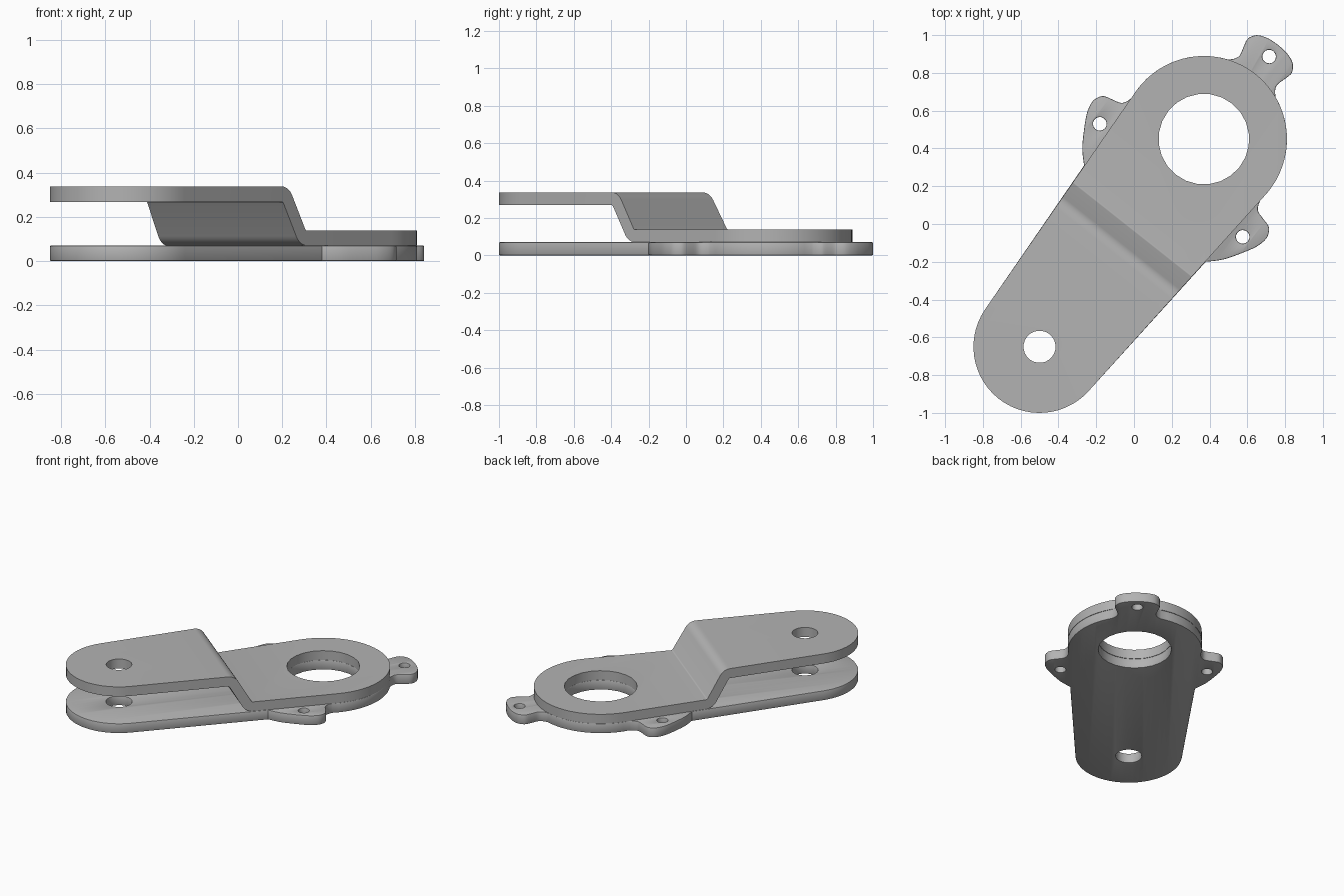
import bpy, bmesh
from math import sin, cos, tan, atan2, radians, acos, pi
from mathutils import Vector, Matrix

cube = bpy.data.objects.get("Cube")
if cube:
    bpy.data.objects.remove(cube)

# Working frame: x runs along the arm from the small end to the big end
SMALL, BIG, SPAN = 0.35, 0.44, 1.402
PIN_HOLE, BORE, EAR_HOLE, EAR_REACH = 0.085, 0.24, 0.036, 0.557
TANGENT = acos((SMALL - BIG) / SPAN)
PLACE = Matrix.Translation((-0.5, -0.65, 0)) @ Matrix.Rotation(radians(51.65), 4, 'Z')

grey = bpy.data.materials.new("grey metal")
grey.use_nodes = True
grey.diffuse_color = (0.45, 0.45, 0.45, 1)
grey.node_tree.nodes["Principled BSDF"].inputs["Base Color"].default_value = grey.diffuse_color


def arc(cx, cy, r, a0, a1, n):
    return [Vector((cx + r * cos(a0 + (a1 - a0) * i / n),
                    cy + r * sin(a0 + (a1 - a0) * i / n))) for i in range(n + 1)]


def circle(cx, cy, r, n):
    return arc(cx, cy, r, 0, 2 * pi, n)[:-1]


def smooth_path(pts, n=3):
    """Catmull-Rom curve through the points."""
    p = [2 * pts[0] - pts[1]] + pts + [2 * pts[-1] - pts[-2]]
    out = []
    for a, b, c, d in zip(p, p[1:], p[2:], p[3:]):
        for i in range(n):
            t = i / n
            out.append(0.5 * (2 * b + (c - a) * t + (2 * a - 5 * b + 4 * c - d) * t ** 2
                              + (3 * b - a - 3 * c + d) * t ** 3))
    return out + [pts[-1]]


def mirrored(half):
    """Close a half outline that starts and ends on the x axis."""
    return half + [Vector((p.x, -p.y)) for p in half[-2:0:-1]]


def plate(name, loops, z0, z1, bevel=0.0):
    """Flat plate from an outer outline and hole outlines."""
    cu = bpy.data.curves.new(name, 'CURVE')
    cu.dimensions, cu.fill_mode = '2D', 'BOTH'
    cu.extrude = (z1 - z0) / 2 - bevel
    cu.bevel_depth, cu.offset, cu.bevel_resolution = bevel, -bevel, 1
    for loop in loops:
        s = cu.splines.new('POLY')
        s.points.add(len(loop) - 1)
        for pt, co in zip(s.points, loop):
            pt.co = (co.x, co.y, 0, 1)
        s.use_cyclic_u = True
    tmp = bpy.data.objects.new(name + "_path", cu)
    bpy.context.collection.objects.link(tmp)
    bpy.context.view_layer.update()
    me = bpy.data.meshes.new_from_object(tmp.evaluated_get(bpy.context.evaluated_depsgraph_get()))
    bpy.data.objects.remove(tmp)
    bm = bmesh.new()
    bm.from_mesh(me)
    bmesh.ops.remove_doubles(bm, verts=bm.verts, dist=0.0002)
    bmesh.ops.translate(bm, verts=bm.verts, vec=(0, 0, (z0 + z1) / 2))
    bmesh.ops.recalc_face_normals(bm, faces=bm.faces)
    return add_object(name, bm)


def add_object(name, bm):
    me = bpy.data.meshes.new(name)
    bm.to_mesh(me)
    bm.free()
    me.materials.clear()
    me.materials.append(grey)
    ob = bpy.data.objects.new(name, me)
    bpy.context.collection.objects.link(ob)
    return ob


def finish(ob):
    ob.data.transform(PLACE)
    bpy.ops.object.select_all(action='DESELECT')
    ob.select_set(True)
    bpy.context.view_layer.objects.active = ob
    bpy.ops.object.shade_smooth_by_angle(angle=radians(30))


# Shared outlines
small_arc = arc(0, 0, SMALL, TANGENT, pi, 14)
main_holes = [circle(0, 0, PIN_HOLE, 24), circle(SPAN, 0, BORE, 24)]

# Base plate: same arm outline with three mounting ears round the bore
ear = [Vector(p) for p in ((0.635, 0), (0.63, 0.06), (0.612, 0.112), (0.585, 0.138),
                           (0.555, 0.148), (0.51, 0.137), (0.465, 0.126),
                           (0.435, 0.137), (0.41, 0.16))]
flank = [Vector(p) for p in ((0.633, 0.11), (0.624, 0.17), (0.607, 0.23))]
third = Matrix.Rotation(radians(120), 2)
centre = Vector((SPAN, 0))
root = atan2(ear[-1].y, ear[-1].x)
side_ear = [third @ Vector((p.x, -p.y)) for p in reversed(ear)] + [third @ p for p in flank]
half = [centre + p for p in smooth_path(ear)]
half += arc(SPAN, 0, BIG, root, radians(120) - root, 14)[1:-1]
half += [centre + p for p in smooth_path(side_ear)]
half += small_arc
ear_holes = [circle(SPAN + EAR_REACH * cos(a), EAR_REACH * sin(a), EAR_HOLE, 16)
             for a in (0, radians(120), radians(-120))]
base = plate("base_plate", [mirrored(half)] + main_holes + ear_holes, 0, 0.07, 0.005)
finish(base)


# Stepped strap: bent side profile swept across, trimmed to the arm outline
def fillet(x, z, r, turn, n=7):
    """Round a 60 degree bend; turn is +1 for a crest, -1 for a foot."""
    back = r * tan(radians(30))
    if turn > 0:
        return arc(x - back, z - r, r, pi / 2, radians(30), n)
    return arc(x + back, z + r, r, radians(210), radians(270), n)


LEFT, RIGHT = -0.6, SPAN + 0.7
profile = [Vector((LEFT, 0.337))] + fillet(0.677, 0.337, 0.08, 1)
profile += fillet(0.792, 0.138, 0.012, -1, 3) + [Vector((RIGHT, 0.138)), Vector((RIGHT, 0.07))]
profile += fillet(0.752, 0.07, 0.085, -1)[::-1]
profile += fillet(0.638, 0.268, 0.012, 1, 3)[::-1] + [Vector((LEFT, 0.268))]
bm = bmesh.new()
face = bm.faces.new([bm.verts.new((p.x, -0.7, p.y)) for p in profile])
side = bmesh.ops.extrude_face_region(bm, geom=[face])["geom"]
bmesh.ops.translate(bm, verts=[v for v in side if isinstance(v, bmesh.types.BMVert)], vec=(0, 1.4, 0))
bmesh.ops.recalc_face_normals(bm, faces=bm.faces)
strap = add_object("stepped_strap", bm)

arm_outline = mirrored(arc(SPAN, 0, BIG, 0, TANGENT, 16) + small_arc)
trimmer = plate("strap_trimmer", [arm_outline] + main_holes, -0.2, 0.6)
trimmer.hide_render = True
mod = strap.modifiers.new("trim", 'BOOLEAN')
mod.operation, mod.solver, mod.object = 'INTERSECT', 'EXACT', trimmer
bpy.context.view_layer.objects.active = strap
bpy.ops.object.modifier_apply(modifier=mod.name)
bpy.data.objects.remove(trimmer)
finish(strap)
